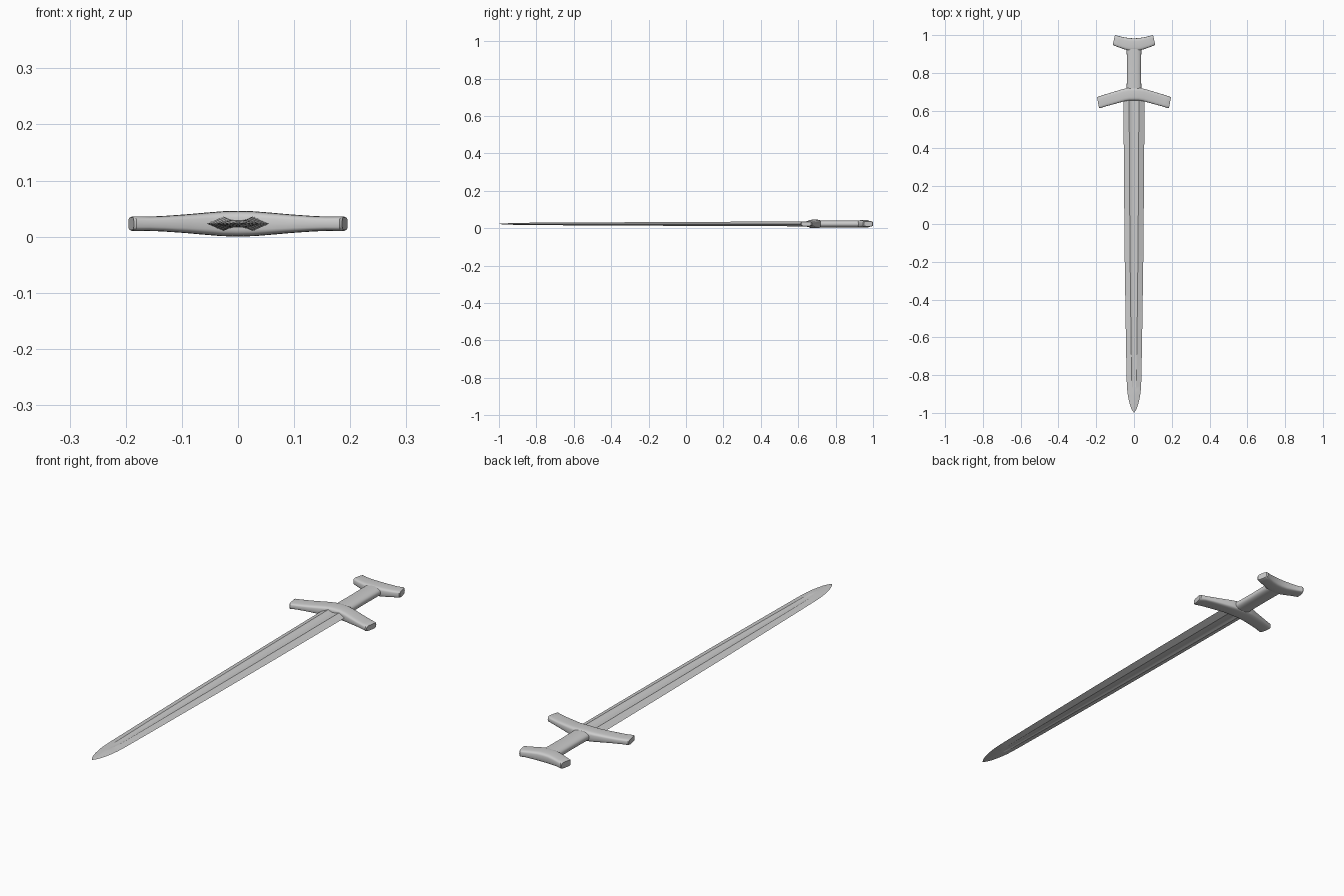
import bpy, math
from mathutils import Vector

if "Cube" in bpy.data.objects:
    bpy.data.objects.remove(bpy.data.objects["Cube"])

ZC = 0.023  # mid-plane height of the sword


def loft(name, rings, angle=35):
    """Skin a list of equal-length rings and cap both ends."""
    n = len(rings[0])
    verts = [p for ring in rings for p in ring]
    faces = [(i * n + j, i * n + (j + 1) % n, (i + 1) * n + (j + 1) % n, (i + 1) * n + j)
             for i in range(len(rings) - 1) for j in range(n)]
    faces += [tuple(reversed(range(n))), tuple(range(len(verts) - n, len(verts)))]
    mesh = bpy.data.meshes.new(name)
    mesh.from_pydata(verts, [], faces)
    obj = bpy.data.objects.new(name, mesh)
    bpy.context.collection.objects.link(obj)
    bpy.context.view_layer.objects.active = obj
    obj.select_set(True)
    bpy.ops.object.mode_set(mode='EDIT')
    bpy.ops.mesh.select_all(action='SELECT')
    bpy.ops.mesh.normals_make_consistent(inside=False)
    bpy.ops.object.mode_set(mode='OBJECT')
    bpy.ops.object.shade_smooth_by_angle(angle=math.radians(angle))
    obj.select_set(False)
    return obj


def section(a, b, h, scale=1.0, power=0.5, n=28):
    """Rounded-box ring spanning a to b in plan, with half thickness h in z."""
    mid, half = (a + b) / 2, (a - b) / 2 * scale
    ring = []
    for k in range(n):
        t = 2 * math.pi * k / n
        c, s = math.cos(t), math.sin(t)
        c = math.copysign(abs(c) ** power, c)
        s = math.copysign(abs(s) ** power, s)
        ring.append(mid + half * c + Vector((0, 0, ZC + h * scale * s)))
    return ring


def crossbar(name, stations):
    """Mirrored bar; stations run from centre out: x, y of back edge, x, y of front edge, half thickness."""
    right = [section(Vector((xa, ya, 0)), Vector((xb, yb, 0)), h)
             for xa, ya, xb, yb, h in stations]
    # softened end: a slightly smaller ring pushed outwards
    xa, ya, xb, yb, h = stations[-1]
    along = Vector((yb - ya, xa - xb, 0)).normalized()
    out = along if along.x > 0 else -along
    end = section(Vector((xa, ya, 0)), Vector((xb, yb, 0)), h, 0.86)
    right.append([p + out * 0.004 for p in end])
    left = [[Vector((-p.x, p.y, p.z)) for p in r] for r in reversed(right)]
    return loft(name, left + right[1:] if stations[0][0] == 0 else left + right)


# blade: y, half width, ridge offset, ridge height, fuller floor height
blade_stations = [
    (0.68, .056, .026, .013, .007), (0.23, .053, .024, .0115, .006),
    (-0.2, .049, .0205, .0095, .005), (-0.6, .043, .016, .0075, .004),
    (-0.82, .039, .0125, .0063, .0035), (-0.86, .0375, .010, .006, .0038),
    (-0.88, .036, .004, .0058, .0056), (-0.91, .032, .003, .005, .005),
    (-0.94, .026, .0025, .004, .004), (-0.965, .019, .002, .003, .003),
    (-0.985, .0105, .0015, .002, .002), (-0.998, .001, .0005, .0006, .0006)]
rings = []
for y, w, r, t, d in blade_stations:
    upper = [(w, 0), (r, t), (r * .65, d + (t - d) * .35), (r * .3, d), (-r * .3, d),
             (-r * .65, d + (t - d) * .35), (-r, t)]
    lower = [(-x, -z) for x, z in upper]
    rings.append([Vector((x, y, ZC + z)) for x, z in upper + lower])
loft("blade", rings, 20)

# guard: arms sweep towards the blade
crossbar("guard", [
    (0, .722, 0, .654, .0228), (.03, .721, .025, .654, .0222), (.06, .714, .05, .650, .020),
    (.10, .702, .09, .639, .0165), (.14, .690, .13, .628, .0137),
    (.168, .681, .156, .621, .0127), (.192, .673, .181, .613, .0130)])

# grip: rounded bar between guard and pommel
loft("grip", [section(Vector((w, y, 0)), Vector((-w, y, 0)), h, power=0.8)
              for y, w, h in [(.69, .039, .019), (.82, .0375, .0185), (.95, .039, .019)]])

# pommel: shorter bar curving away from the grip
crossbar("pommel", [
    (0, .983, 0, .917, .0205), (.025, .984, .028, .918, .020), (.05, .988, .055, .926, .018),
    (.075, .993, .083, .936, .0155), (.097, 1.0, .109, .946, .0150)])
